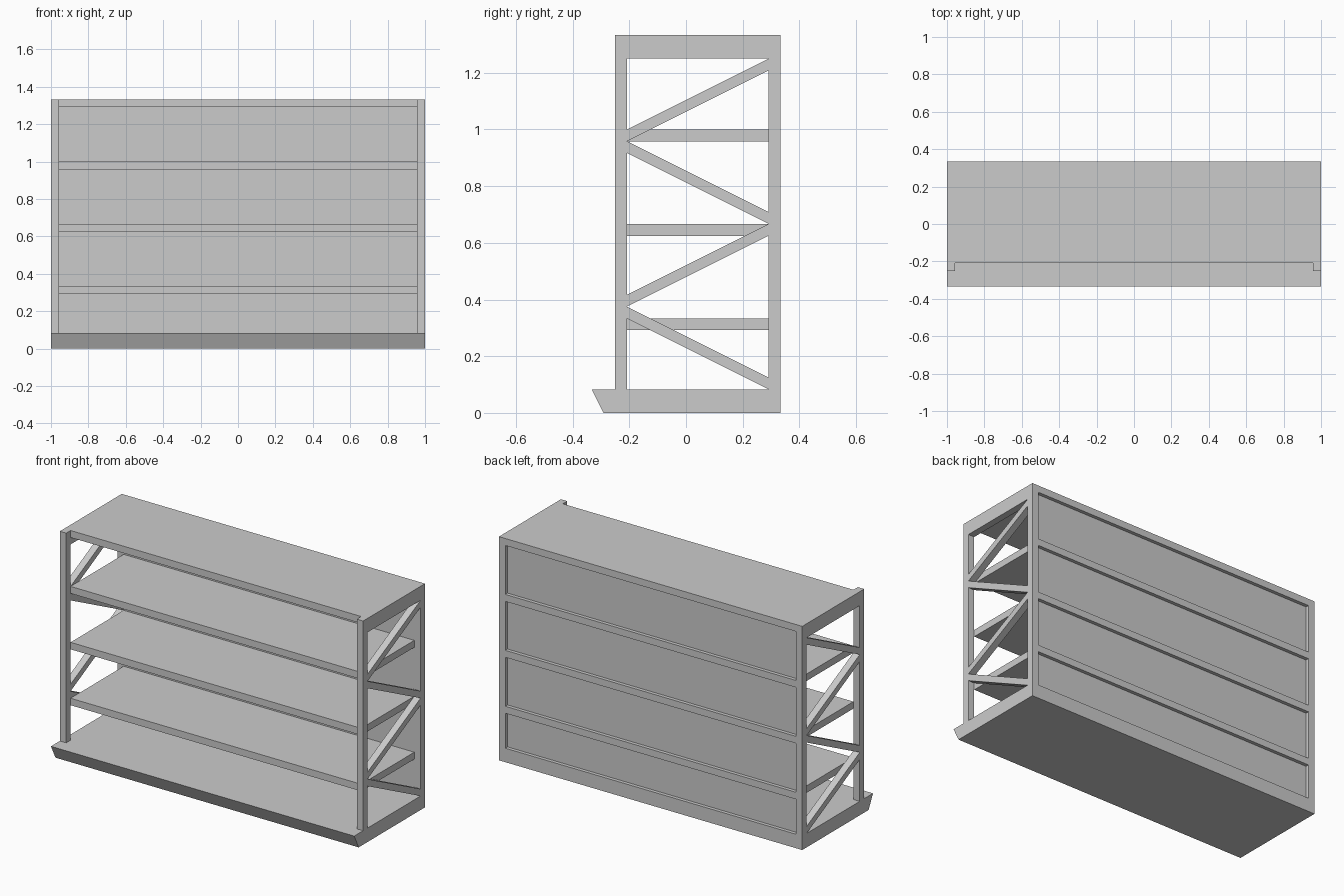
import bpy

if "Cube" in bpy.data.objects:
    bpy.data.objects.remove(bpy.data.objects["Cube"])

U = 1 / 24                      # module: board thickness
FRONT, BACK = -0.25, 1 / 3      # outer faces of the end frames
IN_F, IN_B = FRONT + U, BACK - U
BASE_TOP, TOP = 2 * U, 4 / 3
IN_X = 1 - U


def prism(name, profile, x0, x1):
    """Extrude a (y, z) profile along x."""
    n = len(profile)
    verts = [(x, y, z) for x in (x0, x1) for y, z in profile]
    faces = [tuple(range(n))[::-1], tuple(range(n, 2 * n))]
    faces += [(i, (i + 1) % n, n + (i + 1) % n, n + i) for i in range(n)]
    mesh = bpy.data.meshes.new(name)
    mesh.from_pydata(verts, [], faces)
    mesh.update()
    obj = bpy.data.objects.new(name, mesh)
    bpy.context.collection.objects.link(obj)
    return obj


def board(name, y0, y1, z0, z1, x0=-IN_X, x1=IN_X):
    return prism(name, [(y0, z0), (y1, z0), (y1, z1), (y0, z1)], x0, x1)


def mirrored(obj):
    mod = obj.modifiers.new("Mirror", 'MIRROR')
    mod.mirror_object = None
    return obj


# base plinth with slanted front
prism("base", [(-7 * U, 0), (BACK, 0), (BACK, BASE_TOP), (-8 * U, BASE_TOP)], -1, 1)

# shelves and top board, flush with the back of the frame
for i, z in enumerate((8 * U, 16 * U, 24 * U)):
    board(f"shelf_{i + 1}", IN_F, BACK, z - U, z)
board("top_board", IN_F, BACK, TOP - U, TOP)

# recessed back panels between the shelves
for i in range(4):
    z0 = BASE_TOP if i == 0 else i * 8 * U
    board(f"back_panel_{i + 1}", IN_B, BACK - U / 2, z0, (i + 1) * 8 * U - U)

# end frames: posts and top rail
mirrored(board("front_post", FRONT, IN_F, BASE_TOP, TOP - 2 * U, IN_X, 1))
mirrored(board("back_post", IN_B, BACK, BASE_TOP, TOP - 2 * U, IN_X, 1))
mirrored(board("end_top_rail", FRONT, BACK, TOP - 2 * U, TOP, IN_X, 1))

# zigzag braces: lower edge height at the front and back posts, in modules
for i, (f, b) in enumerate(((8, 2), (9, 15), (22, 16), (23, 29))):
    mirrored(prism(f"brace_{i + 1}", [(IN_F, f * U), (IN_B, b * U),
                                      (IN_B, (b + 1) * U), (IN_F, (f + 1) * U)], IN_X, 1))
